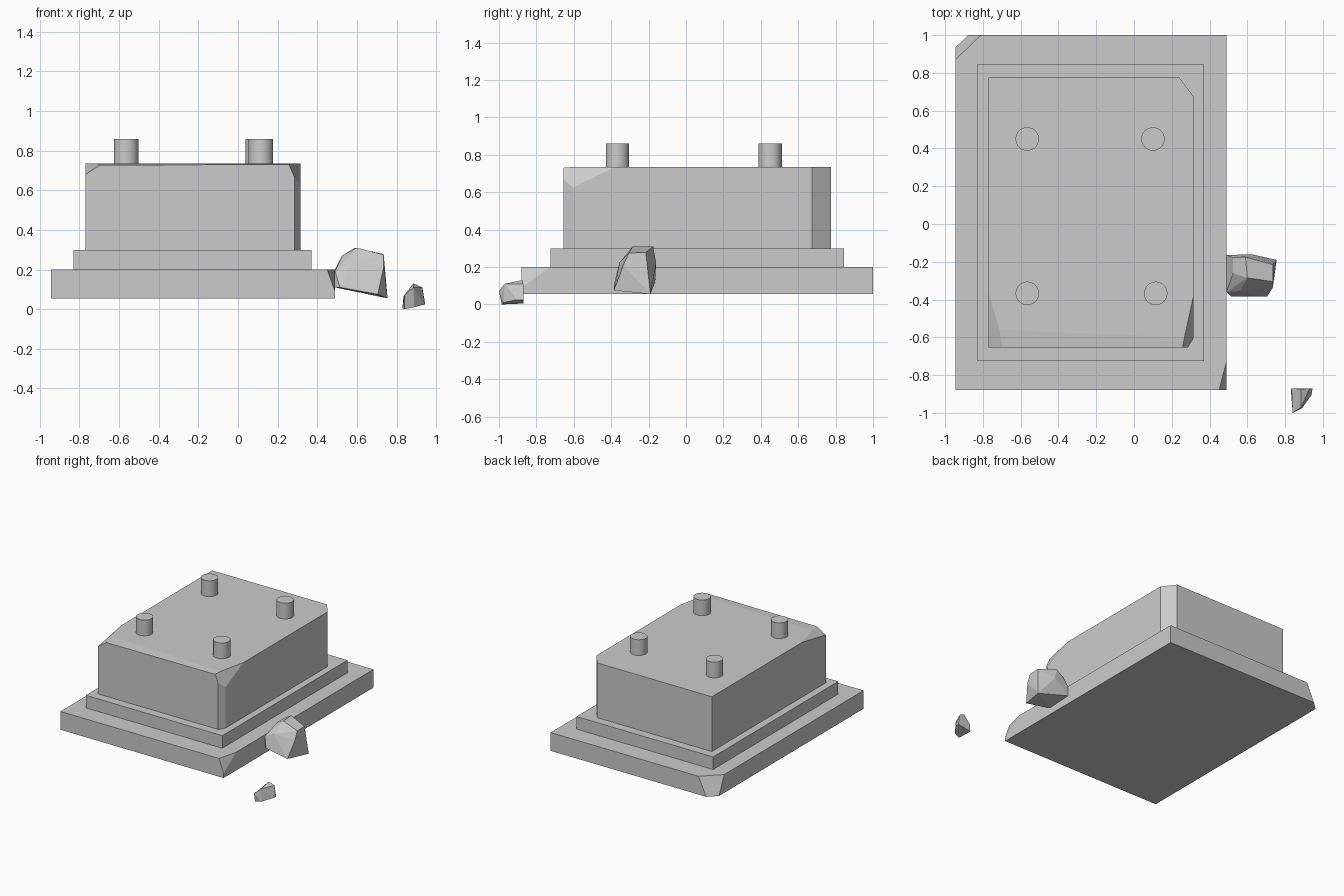
import bpy, bmesh
from mathutils import Vector

if "Cube" in bpy.data.objects:
    bpy.data.objects.remove(bpy.data.objects["Cube"])


def finish(name, bm):
    bmesh.ops.recalc_face_normals(bm, faces=bm.faces)
    mesh = bpy.data.meshes.new(name)
    bm.to_mesh(mesh)
    bm.free()
    obj = bpy.data.objects.new(name, mesh)
    bpy.context.collection.objects.link(obj)
    return obj


def chipped_block(name, lo, hi, cuts=()):
    """Box between two corners, with each three-point plane slicing off a chip."""
    lo, hi = Vector(lo), Vector(hi)
    center = (lo + hi) / 2
    bm = bmesh.new()
    bmesh.ops.create_cube(bm, size=1)
    for v in bm.verts:
        v.co = center + v.co * (hi - lo)
    for cut in cuts:
        a, b, c = (Vector(p) for p in cut)
        normal = (b - a).cross(c - a).normalized()
        if normal.dot(center - a) > 0:
            normal.negate()
        bmesh.ops.bisect_plane(bm, geom=bm.verts[:] + bm.edges[:] + bm.faces[:],
                               dist=1e-5, plane_co=a, plane_no=normal, clear_outer=True)
        rim = [e for e in bm.edges if e.is_boundary]
        bmesh.ops.contextual_create(bm, geom=rim)
    return finish(name, bm)


def rock(name, points):
    bm = bmesh.new()
    for p in points:
        bm.verts.new(p)
    hull = bmesh.ops.convex_hull(bm, input=bm.verts[:])
    spare = {g for g in hull["geom_interior"] + hull["geom_unused"]
             if isinstance(g, bmesh.types.BMVert)}
    bmesh.ops.delete(bm, geom=list(spare), context='VERTS')
    bmesh.ops.dissolve_limit(bm, angle_limit=0.09, verts=bm.verts[:], edges=bm.edges[:])
    return finish(name, bm)


# Stepped plinth: bottom slab with two broken corners, then a plain step
chipped_block("base_slab", (-0.945, -0.88, 0.055), (0.49, 1.0, 0.2), [
    ((-0.945, 0.87, 0.2), (-0.81, 1.0, 0.2), (-0.945, 0.935, 0.055)),
    ((0.49, -0.725, 0.2), (0.45, -0.88, 0.2), (0.49, -0.88, 0.09)),
])
chipped_block("middle_step", (-0.83, -0.725, 0.2), (0.37, 0.845, 0.3))

# Main block with worn corners and front top edge
TOP = 0.735
chipped_block("main_block", (-0.77, -0.655, 0.3), (0.315, 0.775, TOP), [
    ((0.24, 0.775, 0.3), (0.315, 0.675, 0.3), (0.24, 0.775, TOP)),
    ((0.285, -0.655, 0.3), (0.315, -0.605, 0.3), (0.285, -0.655, TOP)),
    ((0.315, -0.38, TOP), (0.255, -0.655, TOP), (0.315, -0.605, 0.625)),
    ((-0.77, -0.36, TOP), (-0.685, -0.655, TOP), (-0.77, -0.655, 0.68)),
    ((-0.70, -0.56, TOP), (0.27, -0.6, TOP), (-0.2, -0.655, 0.729)),
])

# Mounting pegs on top
for i, (x, y) in enumerate([(-0.565, 0.45), (0.1, 0.45), (-0.565, -0.367), (0.115, -0.367)]):
    bpy.ops.mesh.primitive_cylinder_add(vertices=32, radius=0.062, depth=0.125,
                                        location=(x, y, TOP + 0.0625))
    bpy.context.object.name = f"peg_{i + 1}"
    bpy.ops.object.shade_smooth_by_angle()

# Broken-off fragments
rock("large_fragment", [
    (0.49, -0.36, 0.11), (0.49, -0.165, 0.12), (0.49, -0.36, 0.19), (0.49, -0.165, 0.2),
    (0.525, -0.26, 0.27), (0.6, -0.285, 0.31), (0.59, -0.175, 0.31), (0.525, -0.178, 0.27),
    (0.735, -0.305, 0.275), (0.735, -0.215, 0.278), (0.735, -0.335, 0.21), (0.56, -0.355, 0.225),
    (0.705, -0.385, 0.075), (0.755, -0.19, 0.055), (0.62, -0.16, 0.22), (0.515, -0.385, 0.11),
])
rock("small_fragment", [
    (0.83, -0.87, 0.005), (0.835, -0.87, 0.065), (0.885, -0.875, 0.13), (0.93, -0.87, 0.11),
    (0.945, -0.87, 0.025), (0.94, -0.905, 0.025), (0.89, -0.975, 0.01), (0.885, -0.97, 0.11),
    (0.84, -1.0, 0.07), (0.84, -0.985, 0.0),
])
